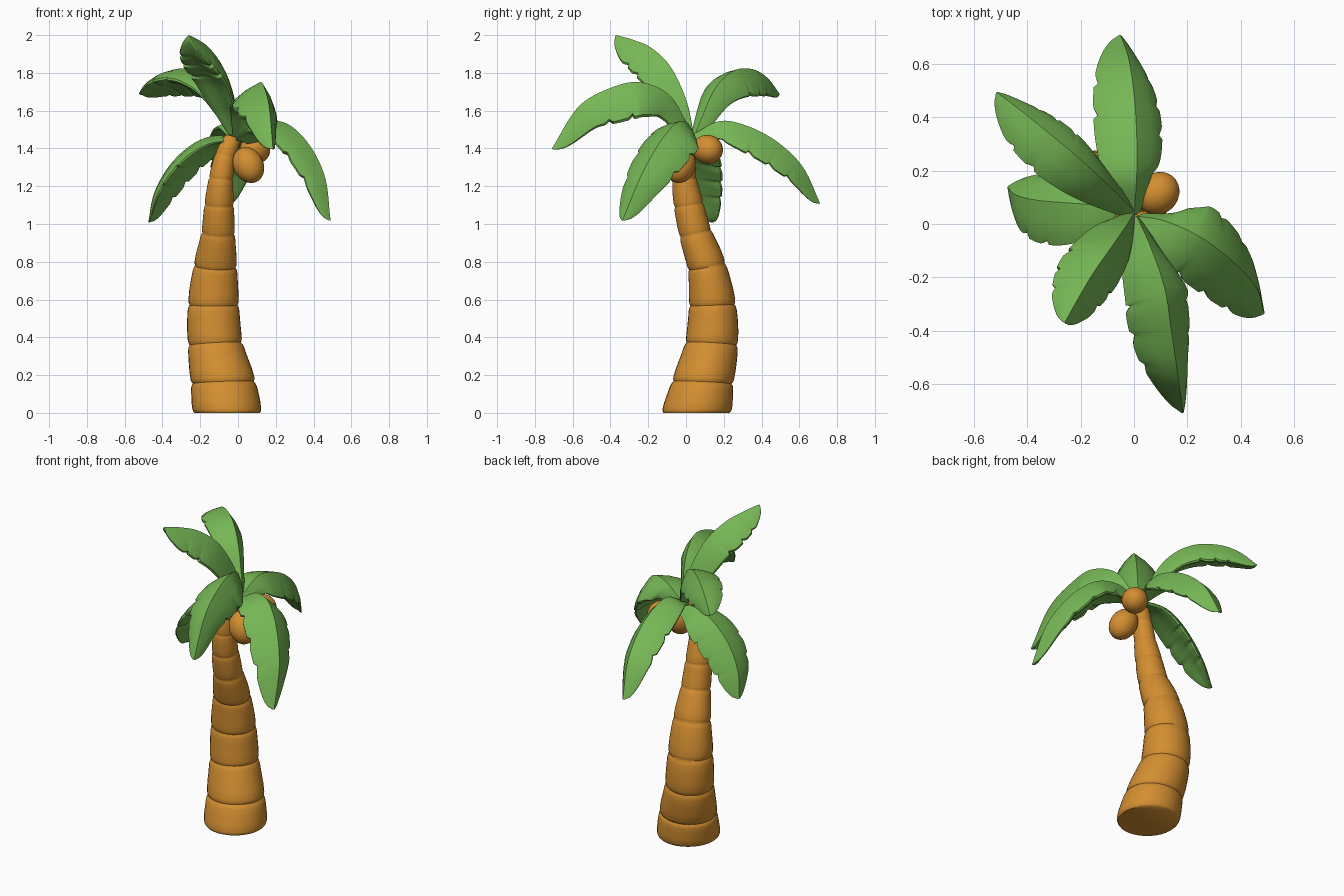
import bpy, bmesh, math
from mathutils import Vector, Matrix

if "Cube" in bpy.data.objects:
    bpy.data.objects.remove(bpy.data.objects["Cube"])


def material(name, rgb):
    m = bpy.data.materials.new(name)
    m.diffuse_color = (*rgb, 1)
    m.use_nodes = True
    m.node_tree.nodes["Principled BSDF"].inputs["Base Color"].default_value = m.diffuse_color
    return m


BROWN = material("warm brown", (0.65, 0.27, 0.03))
GREEN = material("leaf green", (0.18, 0.47, 0.09))


def curve(pts, t):
    """Smooth curve through evenly spaced points, t from 0 to 1."""
    pts = [Vector(p) for p in pts]
    n = len(pts) - 1
    i = min(int(t * n), n - 1)
    f = t * n - i
    b, c = pts[i], pts[i + 1]
    a = pts[i - 1] if i > 0 else 2 * b - c
    d = pts[i + 2] if i + 2 <= n else 2 * c - b
    return 0.5 * (2 * b + (c - a) * f + (2 * a - 5 * b + 4 * c - d) * f ** 2
                  + (3 * b - a - 3 * c + d) * f ** 3)


def finish(bm, name, mat, angle):
    bmesh.ops.recalc_face_normals(bm, faces=bm.faces[:])
    me = bpy.data.meshes.new(name)
    bm.to_mesh(me)
    bm.free()
    me.materials.append(mat)
    ob = bpy.data.objects.new(name, me)
    bpy.context.collection.objects.link(ob)
    bpy.ops.object.select_all(action='DESELECT')
    ob.select_set(True)
    bpy.context.view_layer.objects.active = ob
    bpy.ops.object.shade_smooth_by_angle(angle=math.radians(angle))
    return ob


def loft(name, rings, mat, angle):
    bm = bmesh.new()
    loops = [[bm.verts.new(p) for p in r] for r in rings]
    n = len(loops[0])
    for a, b in zip(loops, loops[1:]):
        for i in range(n):
            j = (i + 1) % n
            bm.faces.new((a[i], a[j], b[j], b[i]))
    bm.faces.new(loops[0])
    bm.faces.new(loops[-1])
    return finish(bm, name, mat, angle)


# Trunk: stacked bulging segments; each joint is z, centre x, centre y, radius x, radius y
JOINTS = [(0, -.057, .055, .180, .183), (.16, -.078, .088, .168, .160),
          (.365, -.12, .135, .142, .137), (.57, -.13, .14, .132, .122),
          (.775, -.12, .11, .112, .098), (.95, -.105, .05, .087, .082),
          (1.1, -.10, .015, .076, .076), (1.24, -.09, -.008, .062, .063),
          (1.36, -.067, -.002, .052, .052), (1.46, -.025, .025, .04, .04)]
SEGMENT = [(0, .955), (.05, .995), (.12, 1.02), (.35, 1.035), (.65, 1.03),
           (.86, 1.025), (.95, 1.0)]
SIDES = 32
rings = []
count = len(JOINTS) - 1
for s in range(count):
    for f, k in SEGMENT:
        t = (s + f) / count
        c = curve(JOINTS, t)
        slope = (curve(JOINTS, min(t + .03, 1)) - curve(JOINTS, max(t - .03, 0)))
        tilt = 0.75 * min(1, t * 2.5)
        ring = []
        for i in range(SIDES):
            a = math.tau * i / SIDES
            dx, dy = c[3] * k * math.cos(a), c[4] * k * math.sin(a)
            dz = -tilt * (dx * slope[1] + dy * slope[2]) / slope[0]
            ring.append((c[1] + dx, c[2] + dy, c[0] + dz))
        rings.append(ring)
loft("trunk", rings, BROWN, 50)

# Leaves: thick folded cross-section swept along an arching rib, rolled, with notched edges
HALF = [(.5, -.36), (.85, -.72), (1, -.95), (.96, -1.05), (.8, -1.08), (.42, -1.0)]
SECTION = ([(0, 0)] + HALF + [(0, -.92)]
           + [(-u, v) for u, v in reversed(HALF)])
WIDTH = [(0, .3), (.2, .76), (.4, .98), (.6, 1), (.8, .9), (1, .7)]
NOTCHES = {1: (.45, .62, .78), -1: (.52, .70)}


def leaf(name, rib, width, drop, roll):
    side = (Vector(rib[-1]) - Vector(rib[0])).cross(Vector((0, 0, 1))).normalized()
    steps = 64
    cr, sr = math.cos(roll), math.sin(roll)
    rings = []
    for i in range(steps + 1):
        t = i / steps
        p = curve(rib, t)
        tan = curve(rib, min(t + .02, 1)) - curve(rib, max(t - .02, 0))
        tan = (tan - side * tan.dot(side)).normalized()
        up = side.cross(tan)
        size = curve(WIDTH, t)[1] * max(.08, math.sqrt(1 - t ** 6))
        ring = []
        for u, v in SECTION:
            cut = 1
            if abs(u) > .4:
                for n in NOTCHES[1 if u > 0 else -1]:
                    if n <= t < n + .06:
                        cut -= .12 * abs(u) * (1 - (t - n) / .06)
            x, z = u * width * size * cut, v * drop * size * cut
            ring.append(p + side * (x * cr + z * sr) + up * (z * cr - x * sr))
        rings.append(ring)
    loft(name, rings, GREEN, 40)


leaf("back_leaf", [(0, .03, 1.47), (.01, .18, 1.545), (.01, .335, 1.515), (0, .49, 1.43),
                   (-.02, .62, 1.30), (-.05, .71, 1.11)], .135, .10, .35)
leaf("back_left_leaf", [(0, .05, 1.48), (-.1, .15, 1.71), (-.21, .25, 1.81),
                        (-.33, .35, 1.82), (-.43, .43, 1.775), (-.515, .495, 1.69)],
     .115, .11, .4)
leaf("left_leaf", [(0, .045, 1.46), (-.14, .07, 1.465), (-.26, .08, 1.41),
                   (-.37, .09, 1.30), (-.445, .11, 1.16), (-.475, .14, 1.01)],
     .145, .09, .2)
leaf("upper_front_leaf", [(0, .04, 1.48), (-.025, 0, 1.66), (-.08, -.08, 1.83),
                          (-.15, -.18, 1.93), (-.21, -.28, 1.975), (-.26, -.37, 2.0)],
     .115, .13, -.15)
leaf("front_leaf", [(.01, .03, 1.48), (.06, -.08, 1.675), (.115, -.24, 1.75),
                    (.14, -.4, 1.72), (.165, -.57, 1.62), (.185, -.71, 1.4)],
     .125, .16, -.25)
leaf("right_leaf", [(.01, .03, 1.46), (.12, .01, 1.535), (.25, -.05, 1.535),
                    (.37, -.14, 1.43), (.46, -.24, 1.25), (.49, -.335, 1.02)],
     .15, .11, -.3)


# Coconuts: slightly egg-shaped balls hanging under the crown
def coconut(name, centre, radius, stretch, axis):
    bm = bmesh.new()
    turn = Vector(axis).to_track_quat('Z', 'Y').to_matrix().to_4x4()
    mat = Matrix.Translation(centre) @ turn @ Matrix.Diagonal((1, 1, stretch, 1))
    bmesh.ops.create_uvsphere(bm, u_segments=24, v_segments=14, radius=radius, matrix=mat)
    finish(bm, name, BROWN, 60)


coconut("front_coconut", (.055, -.03, 1.312), .08, 1.25, (-.5, .3, 1))
coconut("back_coconut", (.09, .115, 1.395), .077, 1.1, (1, 1, -.3))
